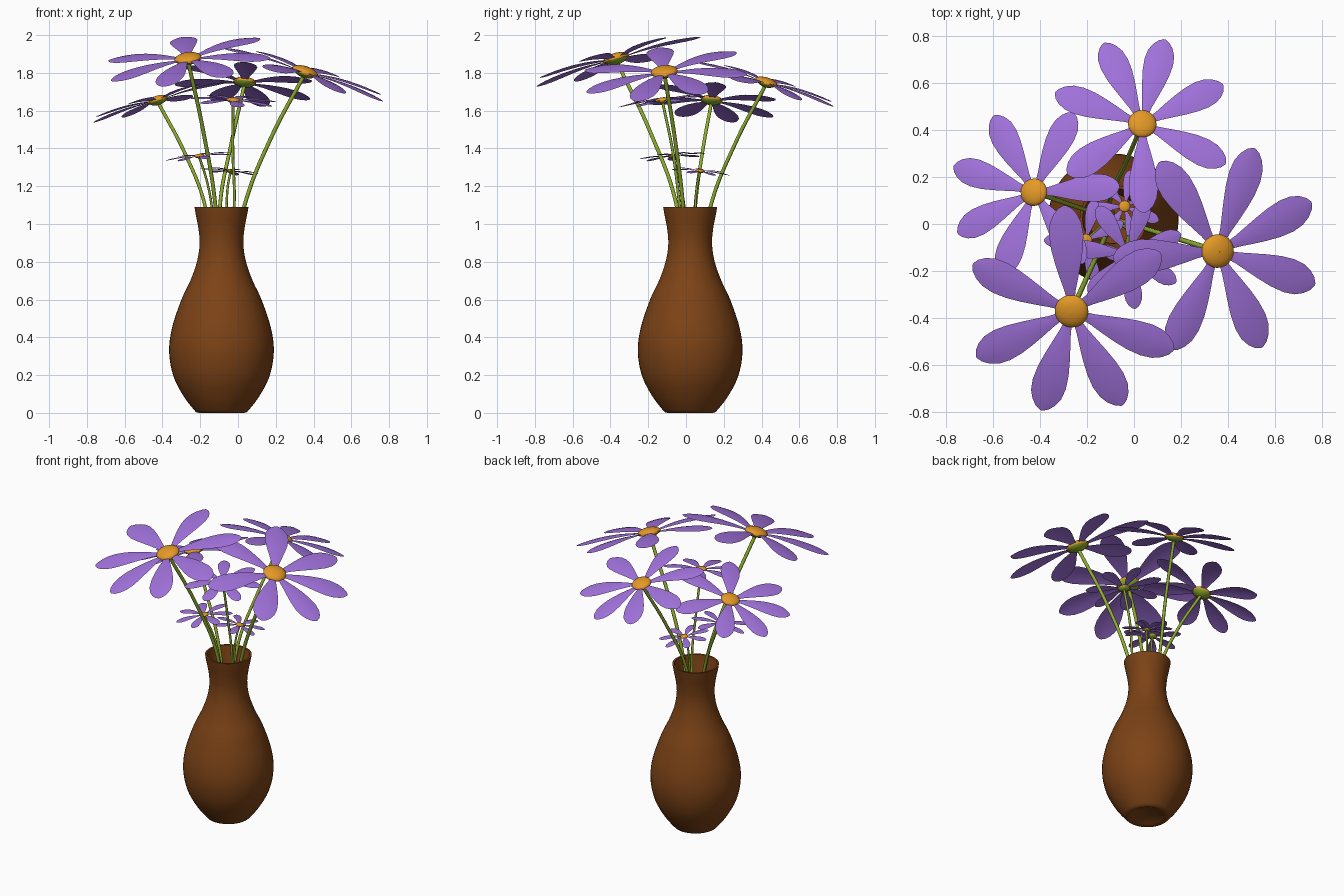
import bpy, math
from mathutils import Vector

if "Cube" in bpy.data.objects:
    bpy.data.objects.remove(bpy.data.objects["Cube"])

AXIS = Vector((-0.0875, 0.022, 0))


def material(name, rgb):
    m = bpy.data.materials.new(name)
    m.diffuse_color = (*rgb, 1)
    m.use_nodes = True
    m.node_tree.nodes["Principled BSDF"].inputs["Base Color"].default_value = m.diffuse_color
    return m


PURPLE = material("petal_purple", (0.36, 0.17, 0.72))
ORANGE = material("disc_orange", (0.78, 0.32, 0.02))
GREEN = material("stem_green", (0.28, 0.42, 0.03))
BROWN = material("vase_brown", (0.20, 0.055, 0.008))


def mesh_object(name, verts, faces, mat):
    me = bpy.data.meshes.new(name)
    me.from_pydata([tuple(v) for v in verts], [], faces)
    me.materials.append(mat)
    me.shade_smooth()
    ob = bpy.data.objects.new(name, me)
    bpy.context.collection.objects.link(ob)
    return ob


def lathe(name, profile, mat, origin, normal, n=32):
    # Revolve (radius, height) points about the given axis
    rot = Vector((0, 0, 1)).rotation_difference(normal)
    verts = [origin + rot @ Vector((r * math.cos(2 * math.pi * i / n),
                                    r * math.sin(2 * math.pi * i / n), z))
             for r, z in profile for i in range(n)]
    faces = [(k * n + i, k * n + (i + 1) % n, (k + 1) * n + (i + 1) % n, (k + 1) * n + i)
             for k in range(len(profile) - 1) for i in range(n)]
    return mesh_object(name, verts, faces, mat)


def smooth_profile(pts, steps=4):
    # Catmull-Rom through the profile points
    out = []
    p = [Vector(q) for q in pts]
    for i in range(len(p) - 1):
        a, b, c, d = p[max(i - 1, 0)], p[i], p[i + 1], p[min(i + 2, len(p) - 1)]
        for s in range(steps):
            t = s / steps
            out.append(0.5 * (2 * b + (c - a) * t + (2 * a - 5 * b + 4 * c - d) * t ** 2
                              + (3 * b - a - 3 * c + d) * t ** 3))
    return out + [p[-1]]


# Vase: outer wall, thin rim, inner wall, recessed underside
outer = smooth_profile([(0.135, 0.004), (0.195, 0.08), (0.253, 0.19), (0.277, 0.32),
                        (0.262, 0.45), (0.212, 0.6), (0.165, 0.7), (0.130, 0.8),
                        (0.116, 0.89), (0.121, 0.97), (0.136, 1.05), (0.143, 1.09)])
inner = [(r - 0.012, max(z, 0.04)) for r, z in reversed(outer)]
under = [(0.0005, 0.025), (0.06, 0.022), (0.10, 0.008), (0.12, 0.0)]
vase = lathe("vase", under + [tuple(q) for q in outer] + inner + [(0.0005, 0.04)],
             BROWN, AXIS, Vector((0, 0, 1)), 48)
bpy.context.view_layer.objects.active = vase
vase.select_set(True)
bpy.ops.object.shade_smooth_by_angle(angle=math.radians(50))

# Half widths of a petal along its length, relative to flower radius
WIDTH = [(0, .035), (.12, .055), (.25, .087), (.4, .122), (.55, .15), (.7, .162),
         (.82, .148), (.91, .11), (.97, .062), (1, .012)]


def petals(name, centre, normal, radius, angles):
    verts, faces = [], []
    for deg in angles:
        c, s = math.cos(math.radians(deg)), math.sin(math.radians(deg))
        u = Vector((c, s, -(normal.x * c + normal.y * s) / normal.z)).normalized()
        v = normal.cross(u)
        base = len(verts)
        for t, w in WIDTH:
            length = radius * (0.1 + 0.92 * t)
            arch = radius * (0.15 * t * (1 - t) - 0.02 * t)
            for j in (-1, -0.5, 0, 0.5, 1):
                cup = -0.015 * radius * j * j * w / 0.16
                verts.append(centre + u * length + v * (w * radius * j) + normal * (arch + cup))
        for k in range(len(WIDTH) - 1):
            for j in range(4):
                a = base + k * 5 + j
                faces.append((a, a + 5, a + 6, a + 1))
    mesh_object(name, verts, faces, PURPLE)


def stem(name, pts, thickness):
    cu = bpy.data.curves.new(name, 'CURVE')
    cu.dimensions = '3D'
    cu.bevel_depth = thickness
    cu.bevel_resolution = 2
    cu.use_fill_caps = True
    sp = cu.splines.new('BEZIER')
    sp.bezier_points.add(len(pts) - 1)
    for b, p in zip(sp.bezier_points, pts):
        b.co = p
        b.handle_left_type = b.handle_right_type = 'AUTO'
    cu.materials.append(GREEN)
    bpy.context.collection.objects.link(bpy.data.objects.new(name, cu))


def flower(name, centre, rim_xy, radius, tilt, angles):
    centre = Vector(centre)
    out = centre - AXIS
    out.z = 0
    out.normalize()
    T = math.radians(tilt)
    normal = out * math.sin(T) + Vector((0, 0, math.cos(T)))
    petals(name + "_petals", centre, normal, radius, angles)
    dr = 0.158 * radius
    # Flattened dome on top, green cup underneath
    dome = [(max(dr * math.cos(a), 0.0003), dr * 0.42 * math.sin(a))
            for a in [math.radians(x) for x in range(-15, 91, 15)]]
    lathe(name + "_disc", dome, ORANGE, centre, normal, 24)
    cup = [(0.0003, -0.45), (0.25, -0.42), (0.6, -0.3), (0.85, -0.14), (0.93, 0.0)]
    lathe(name + "_cup", [(r * dr, z * dr) for r, z in cup], GREEN, centre, normal, 24)
    # Stem from inside the vase through the mouth
    rim = Vector((*rim_xy, 1.1))
    foot = AXIS + (rim - AXIS) * 0.1
    foot.z = 0.5
    mid = rim.lerp(centre, 0.5) - out * (0.02 * radius / 0.4)
    stem(name + "_stem", [foot, rim, mid, centre - normal * dr * 0.3], 0.004 + 0.015 * radius)


def ring(start):
    return [start + i * 360 / 7 for i in range(7)]


flower("back_flower", (0.035, 0.425, 1.75), (-0.095, 0.132), 0.385, 18,
       [75, 115, 160, 214, 271, 335, 26])
flower("right_flower", (0.355, -0.115, 1.805), (0.035, -0.016), 0.455, 18.5,
       [70, 27, -19, -65, -115, 123, 184])
flower("front_flower", (-0.265, -0.37, 1.875), (-0.12, -0.05), 0.455, 17.5,
       [94, 33, -21, -62, -107, -154, 155])
flower("left_flower", (-0.425, 0.135, 1.655), (-0.175, 0.05), 0.37, 17,
       [118, 64, 4, -55, -112, -152, 162])
flower("middle_flower", (-0.025, -0.125, 1.655), (-0.02, -0.035), 0.235, 8, ring(20))
flower("small_left_flower", (-0.205, -0.07, 1.36), (-0.14, -0.01), 0.175, 8, ring(180))
flower("small_back_flower", (-0.04, 0.075, 1.28), (-0.06, 0.05), 0.155, 8, ring(80))
